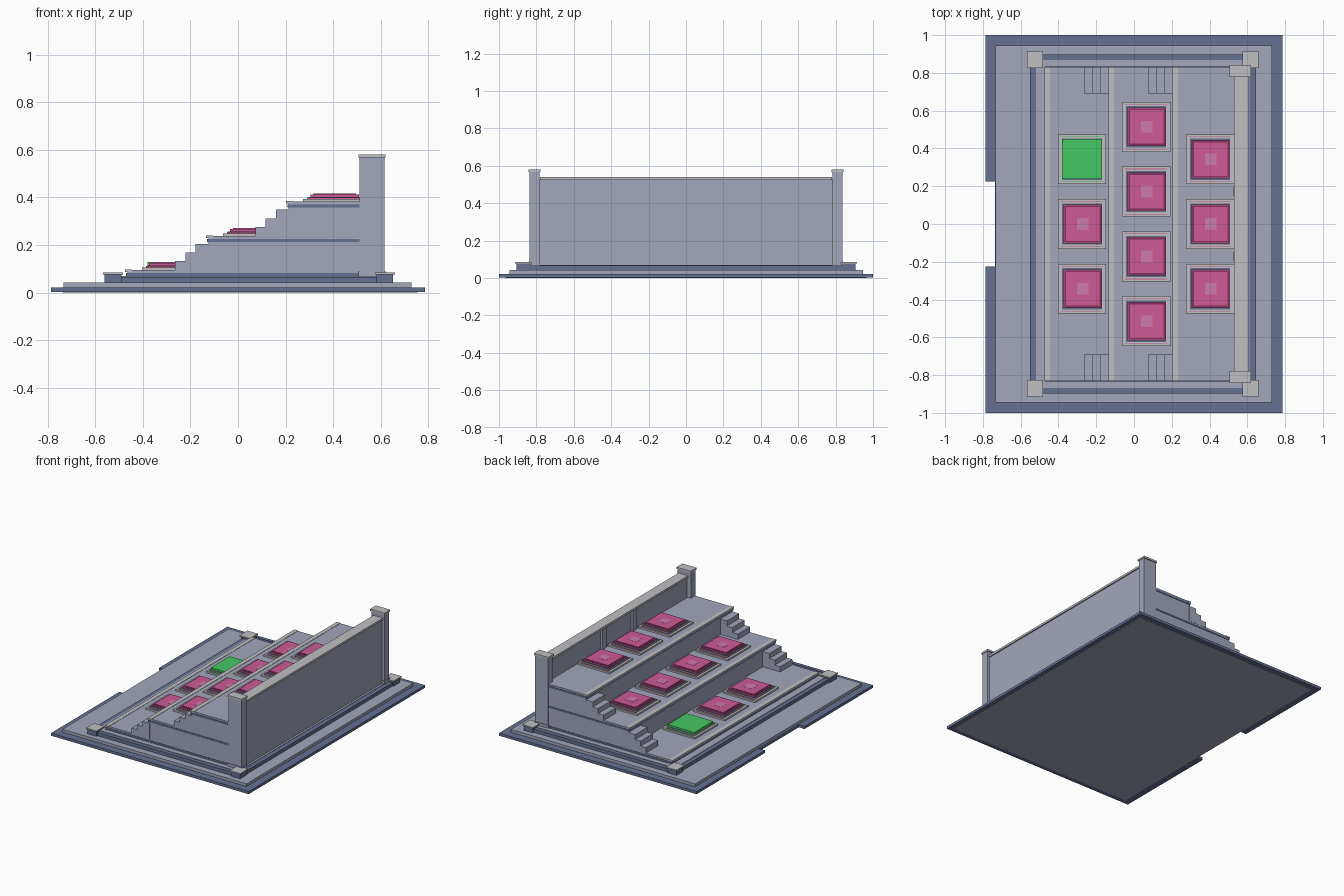
import bpy
import bmesh

cube = bpy.data.objects.get("Cube")
if cube:
    bpy.data.objects.remove(cube, do_unlink=True)


def material(name, rgb):
    m = bpy.data.materials.new(name)
    m.use_nodes = True
    m.diffuse_color = (*rgb, 1)
    m.node_tree.nodes["Principled BSDF"].inputs["Base Color"].default_value = (*rgb, 1)
    return m


STONE = material("pale blue stone", (0.36, 0.385, 0.50))
SLATE = material("slate blue", (0.13, 0.165, 0.29))
GREY = material("light grey", (0.53, 0.53, 0.55))
PINK = material("pink", (0.61, 0.105, 0.30))
DEEP = material("deep pink", (0.24, 0.03, 0.12))
PALE = material("pale pink", (0.63, 0.20, 0.38))
GREEN = material("green", (0.06, 0.58, 0.125))


def prism(name, points, axis, low, high, mat):
    """Extrude an outline along y (outline in x, z) or z (outline in x, y)."""
    bm = bmesh.new()
    if axis == "z":
        verts = [bm.verts.new((a, b, low)) for a, b in points]
        step = (0, 0, high - low)
    else:
        verts = [bm.verts.new((a, low, b)) for a, b in points]
        step = (0, high - low, 0)
    face = bm.faces.new(verts)
    out = bmesh.ops.extrude_face_region(bm, geom=[face])
    bmesh.ops.translate(bm, vec=step,
                        verts=[v for v in out["geom"] if isinstance(v, bmesh.types.BMVert)])
    bmesh.ops.recalc_face_normals(bm, faces=bm.faces)
    mesh = bpy.data.meshes.new(name)
    bm.to_mesh(mesh)
    bm.free()
    mesh.materials.append(mat)
    obj = bpy.data.objects.new(name, mesh)
    bpy.context.collection.objects.link(obj)
    return obj


def box(name, x, y, z, mat):
    outline = [(x[0], y[0]), (x[1], y[0]), (x[1], y[1]), (x[0], y[1])]
    return prism(name, outline, "z", z[0], z[1], mat)


def slab(name, cx, cy, w, d, z0, z1, mat):
    return box(name, (cx - w / 2, cx + w / 2), (cy - d / 2, cy + d / 2), (z0, z1), mat)


# Ground slab with a notch in its entrance side
box("underside_plate", (-0.735, 0.755), (-0.965, 0.965), (0, 0.004), STONE)
prism("ground_slab", [(-0.785, -1), (0.785, -1), (0.785, 1), (-0.785, 1), (-0.785, 0.225),
                      (-0.735, 0.225), (-0.735, -0.225), (-0.785, -0.225)],
      "z", 0.003, 0.022, SLATE)
box("paved_floor", (-0.734, 0.73), (-0.945, 0.945), (0.02, 0.042), STONE)

# Plinth and corner posts
box("plinth", (-0.55, 0.645), (-0.897, 0.897), (0.04, 0.066), SLATE)
box("plinth_top", (-0.52, 0.612), (-0.868, 0.868), (0.06, 0.069), STONE)
for x in (-0.525, 0.617):
    for y in (-0.87, 0.87):
        slab("corner_post", x, y, 0.07, 0.075, 0.04, 0.076, SLATE)
        slab("corner_post_cap", x, y, 0.084, 0.09, 0.076, 0.085, GREY)

# Three stepped tiers, each with a lip and a dark trim band
TIERS = ((-0.475, 0.097), (-0.135, 0.24), (0.202, 0.385))
BACK = 0.535
floor = 0.065
for front, top in TIERS:
    box("tier", (front + 0.01, BACK), (-0.83, 0.83), (floor, top - 0.002), STONE)
    box("tier_band", (front + 0.005, 0.515), (-0.833, 0.833), (top - 0.027, top - 0.014), SLATE)
    box("tier_lip", (front, front + 0.03), (-0.832, 0.832), (top - 0.01, top), GREY)
    floor = top - 0.01

# Side stairs up to the two higher tiers
for (front, top), low in zip(TIERS[1:], (TIERS[0][1], TIERS[1][1])):
    rise = (top - low) / 4
    run = 0.043
    start = front - 3 * run
    outline = [(start, low - 0.005)]
    for i in range(3):
        outline += [(start + i * run, low + (i + 1) * rise),
                    (start + (i + 1) * run, low + (i + 1) * rise)]
    outline += [(front + 0.015, low + 3 * rise), (front + 0.015, low - 0.005)]
    for side in (-1, 1):
        prism("side_stairs", outline, "y", side * 0.692, side * 0.831, STONE)

# Back wall with rail, end pillars and inner pilasters
box("back_wall", (0.54, 0.597), (-0.79, 0.79), (0.065, 0.526), STONE)
box("wall_rail", (0.53, 0.606), (-0.78, 0.78), (0.525, 0.54), GREY)
for side in (-1, 1):
    slab("end_pillar", 0.5625, side * 0.81, 0.105, 0.052, 0.065, 0.568, STONE)
    slab("pillar_cap", 0.5625, side * 0.81, 0.114, 0.066, 0.567, 0.58, GREY)
    slab("pillar_foot", 0.5625, side * 0.81, 0.113, 0.06, 0.065, 0.09, STONE)
    slab("wall_pilaster", 0.534, side * 0.172, 0.016, 0.05, 0.38, 0.526, STONE)


# Layered display pads on the tiers
def pad(cx, cy, z, active):
    accent = GREEN if active else PINK
    slab("pad_base", cx, cy, 0.256, 0.264, z - 0.003, z + 0.009, GREY)
    slab("pad_stripe", cx, cy, 0.222, 0.242, z + 0.009, z + 0.012, accent)
    slab("pad_step", cx, cy, 0.222, 0.236, z + 0.011, z + 0.015, GREY)
    slab("pad_core", cx, cy, 0.212, 0.218, z + 0.014, z + 0.018, SLATE)
    if active:
        slab("pad_top", cx, cy, 0.212, 0.212, z + 0.018, z + 0.031, GREEN)
        return
    slab("pad_top", cx + 0.004, cy, 0.204, 0.204, z + 0.018, z + 0.027, PINK)
    slab("pad_groove", cx + 0.004, cy, 0.196, 0.196, z + 0.027, z + 0.028, DEEP)
    slab("pad_panel", cx + 0.004, cy, 0.178, 0.178, z + 0.028, z + 0.031, PINK)
    slab("pad_mark", cx + 0.004, cy, 0.062, 0.062, z + 0.031, z + 0.032, PALE)


ROWS = ((-0.275, 3), (0.064, 4), (0.402, 3))
for (cx, count), (front, top) in zip(ROWS, TIERS):
    for i in range(count):
        cy = (i - (count - 1) / 2) * 0.343
        pad(cx, cy, top, cx < 0 and i == count - 1)
